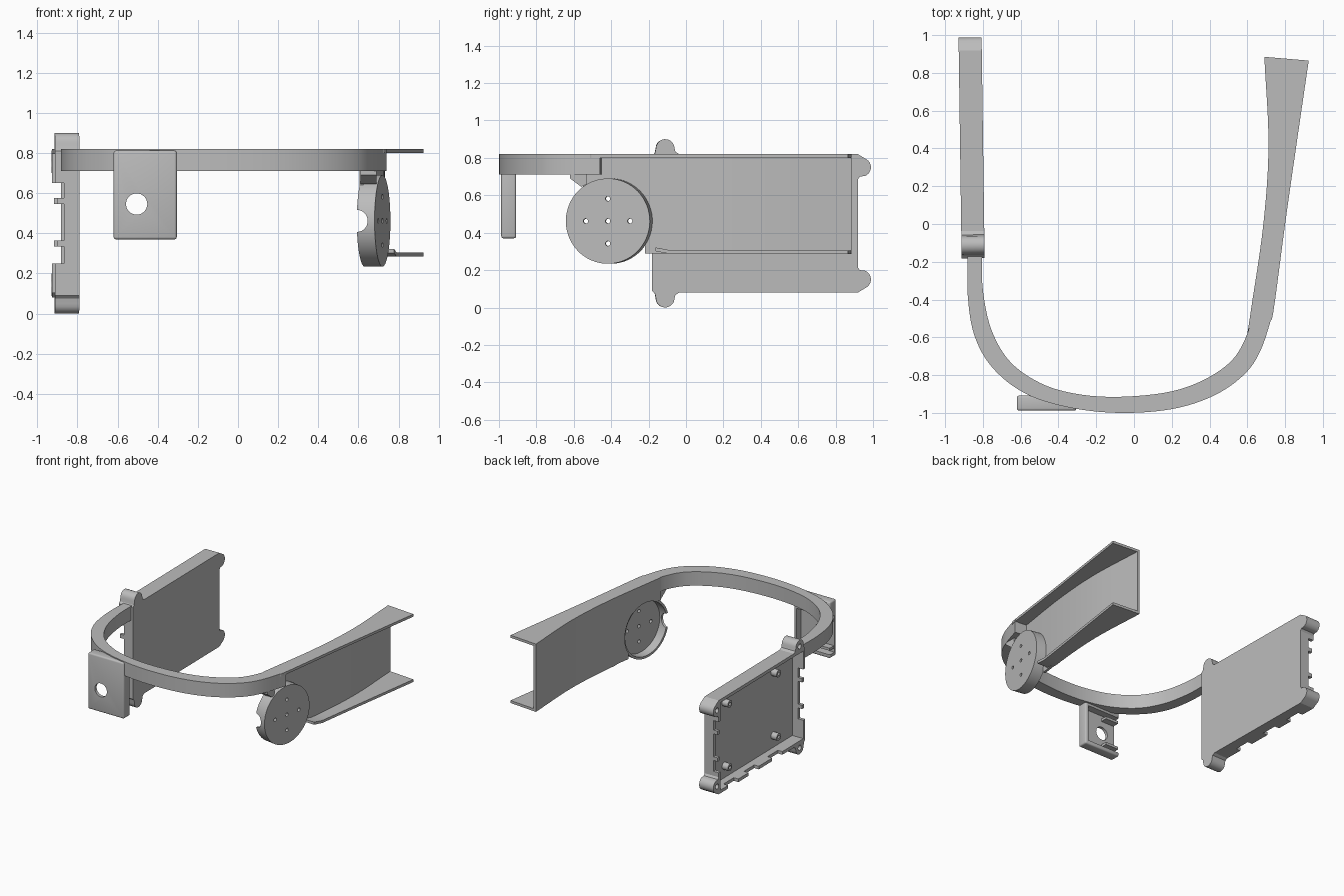
import bpy, bmesh, math
from mathutils import Vector, Matrix

if "Cube" in bpy.data.objects:
    bpy.data.objects.remove(bpy.data.objects["Cube"])

GREY = bpy.data.materials.new("plain grey")
GREY.use_nodes = True
colour = (0.5, 0.5, 0.5, 1)
GREY.diffuse_color = colour
GREY.node_tree.nodes["Principled BSDF"].inputs["Base Color"].default_value = colour


def finish(name, bm):
    bmesh.ops.recalc_face_normals(bm, faces=bm.faces)
    mesh = bpy.data.meshes.new(name)
    bm.to_mesh(mesh)
    bm.free()
    mesh.materials.append(GREY)
    obj = bpy.data.objects.new(name, mesh)
    bpy.context.scene.collection.objects.link(obj)
    return obj


def activate(obj):
    bpy.ops.object.select_all(action='DESELECT')
    obj.select_set(True)
    bpy.context.view_layer.objects.active = obj


def smooth(obj):
    activate(obj)
    bpy.ops.object.shade_smooth_by_angle(angle=math.radians(30))


def box(name, lo, hi):
    bm = bmesh.new()
    bmesh.ops.create_cube(bm, size=1)
    lo, hi = Vector(lo), Vector(hi)
    for v in bm.verts:
        v.co = (lo + hi) / 2 + v.co * (hi - lo)
    return finish(name, bm)


def cylinder(name, start, end, radius, segments=32):
    start, end = Vector(start), Vector(end)
    bm = bmesh.new()
    turn = Vector((0, 0, 1)).rotation_difference(end - start).to_matrix().to_4x4()
    bmesh.ops.create_cone(bm, cap_ends=True, segments=segments, radius1=radius, radius2=radius,
                          depth=(end - start).length,
                          matrix=Matrix.Translation((start + end) / 2) @ turn)
    return finish(name, bm)


def prism(name, outline, x0, x1):
    """Extrude a (y, z) outline along x."""
    bm = bmesh.new()
    face = bm.faces.new([bm.verts.new((x0, y, z)) for y, z in outline])
    new = bmesh.ops.extrude_face_region(bm, geom=[face])["geom"]
    bmesh.ops.translate(bm, vec=(x1 - x0, 0, 0), verts=[g for g in new if isinstance(g, bmesh.types.BMVert)])
    return finish(name, bm)


def loft(name, sections):
    """Skin a closed strip through four-cornered sections."""
    bm = bmesh.new()
    rings = [[bm.verts.new(p) for p in s] for s in sections]
    for a, b in zip(rings, rings[1:]):
        for i in range(4):
            j = (i + 1) % 4
            bm.faces.new((a[i], a[j], b[j], b[i]))
    bm.faces.new(rings[0])
    bm.faces.new(rings[-1])
    return finish(name, bm)


def cut(obj, *cutters):
    for c in cutters:
        activate(obj)
        mod = obj.modifiers.new("cut", 'BOOLEAN')
        mod.operation, mod.solver, mod.object = 'DIFFERENCE', 'EXACT', c
        bpy.ops.object.modifier_apply(modifier=mod.name)
        bpy.data.objects.remove(c)


def spline(points, steps=6):
    """Smooth path through the points."""
    p = [Vector(q) for q in points]
    p = [2 * p[0] - p[1]] + p + [2 * p[-1] - p[-2]]
    out = []
    for a, b, c, d in zip(p, p[1:], p[2:], p[3:]):
        for k in range(steps):
            t = k / steps
            out.append(b + (c - a) * t / 2 + (2 * a - 5 * b + 4 * c - d) * t * t / 2
                       + (3 * b - a - 3 * c + d) * t ** 3 / 2)
    return out + [p[-2]]


def slab(name, outer, inner, low, high):
    return loft(name, [[(*o, low), (*o, high), (*i, high), (*i, low)] for o, i in zip(outer, inner)])


TOP = 0.82

# Curved front band
band_outer = spline([(-.88, -.16), (-.88, -.38), (-.845, -.59), (-.75, -.76), (-.58, -.895), (-.35, -.97),
                     (-.08, -1), (.2, -.98), (.42, -.91), (.58, -.8), (.67, -.67), (.74, -.46)])
band_inner = spline([(-.805, -.16), (-.8, -.35), (-.755, -.56), (-.655, -.73), (-.49, -.845), (-.3, -.9),
                     (-.08, -.915), (.18, -.89), (.37, -.825), (.52, -.72), (.6, -.58), (.625, -.45)])
smooth(slab("front_band", band_outer, band_inner, 0.71, TOP))

# Side channel: top flange, web and bottom flange
rail_outer = spline([(.72, -.52), (.74, -.45), (.8, 0), (.86, .42), (.925, .865)])
rail_inner = spline([(.605, -.55), (.62, -.45), (.685, 0), (.712, .42), (.69, .885)])
smooth(slab("channel_top_flange", rail_outer, rail_inner, 0.8, TOP))
web_outer = [p + Vector((0.02, 0)) for p in rail_inner]
web = slab("channel_web", web_outer, rail_inner, 0.29, 0.805)

hub = Vector((0.72, -0.418, 0.462))
tilt = Matrix.Rotation(math.radians(-10), 3, 'Z')
R = 0.228


def on_hub(x, y=0, z=0):
    return hub + tilt @ Vector((x, y, z))


cut(web, cylinder("cutter", on_hub(-.3), on_hub(.3), R - 0.005, 64),
    box("cutter", (.4, -.8, .2), (.9, -.42, .64)), box("cutter", (.4, -.8, .2), (.9, -.22, .45)))
smooth(web)

lower = []
for o, i in zip(rail_outer, rail_inner):
    if o.y > -0.24:
        rise = 0.07 * max(0, (-0.1 - o.y) / 0.13) ** 2
        z = 0.285 + rise
        lower.append([(*o, z), (*o, z + .02), (*i, z + .02), (*i, z)])
smooth(loft("channel_bottom_flange", lower))

# Round hub cup with five holes and a notch in its rim
cup = cylinder("hub_cup", on_hub(-.09), on_hub(0), R, 64)
cut(cup, cylinder("cutter", on_hub(-.2), on_hub(-.02), R - 0.018, 64),
    cylinder("cutter", on_hub(-.09, -.3), on_hub(-.09, -.1), 0.055))
for y, z in ((0, 0), (.12, 0), (-.12, 0), (0, .12), (0, -.12)):
    cut(cup, cylinder("cutter", on_hub(-.1, y, z), on_hub(.1, y, z), 0.013, 16))
smooth(cup)
prism("hub_bracket", [(-.62, .72), (-.62, .69), (-.56, .645), (-.53, .66), (-.53, .72)], 0.61, 0.69)

# Front sensor housing, open at the back and at one side
housing = box("sensor_housing", (-.62, -.988, .37), (-.305, -.908, .812))
activate(housing)
bevel = housing.modifiers.new("rounding", 'BEVEL')
bevel.width, bevel.segments = 0.012, 3
bpy.ops.object.modifier_apply(modifier=bevel.name)
cut(housing, box("cutter", (-.7, -.965, .4), (-.33, -.8, .69)),
    cylinder("cutter", (-.505, -1.1, .546), (-.505, -.8, .546), 0.053))
smooth(housing)
for label, z in (("lower", .43), ("upper", .645)):
    box(label + "_housing_rail", (-.615, -.97, z), (-.5, -.912, z + .02))


# Board tray outline with four screw lobes, mirrored about its mid height
def arc(cy, cz, r, start, end, n=10):
    angles = [math.radians(start + (end - start) * k / n) for k in range(n + 1)]
    return [(cy + r * math.cos(a), cz + r * math.sin(a)) for a in angles]


MID = 0.45
half = [(-.17, .36), (-.155, .375)] + arc(-.1, .4, .05, 180, 0) + [(-.045, .382), (-.025, .37), (.93, .37)]
half += arc(.95, .3, .05, 55, -70) + [(.94, .25), (.93, .235)]
outline = [(y, MID + z) for y, z in half] + [(y, MID - z) for y, z in reversed(half)]
BACK, FACE = -0.915, -0.793
tray = prism("board_tray", outline, BACK, FACE)
cut(tray, box("cutter", (-1, -.145, .105), (-.82, .905, .795)),
    box("cutter", (-1, -.3, .25), (-.87, -.12, .65)),
    box("cutter", (-1, .88, .25), (-.87, 1.1, .65)))
for y in (.12, .42, .68):
    cut(tray, box("cutter", (-1, y, .05), (-.875, y + .13, .12)))
for y, z in ((-.1, .4), (.95, .3)):
    for side in (1, -1):
        h = MID + side * z
        cut(tray, cylinder("cutter", (-1, y, h), (-.84, y, h), 0.02, 16))
smooth(tray)
tray_parts = [tray]

# Standoffs and edge clips inside the tray
for y in (.1, .72):
    for z in (.2, .7):
        post = cylinder("tray_standoff", (-.87, y, z), (-.815, y, z), 0.028, 24)
        cut(post, cylinder("cutter", (-1, y, z), (-.835, y, z), 0.013, 16))
        smooth(post)
        tray_parts.append(post)
for z in (.35, .56):
    for y in (-.17, .905):
        tray_parts.append(box("tray_clip", (-.905, y, z - .015), (-.86, y + .025, z + .015)))

# Tray leans slightly outward toward the rear
for part in tray_parts:
    part.data.transform(Matrix.Rotation(math.radians(0.8), 4, 'Z'))
bpy.ops.object.select_all(action='DESELECT')
